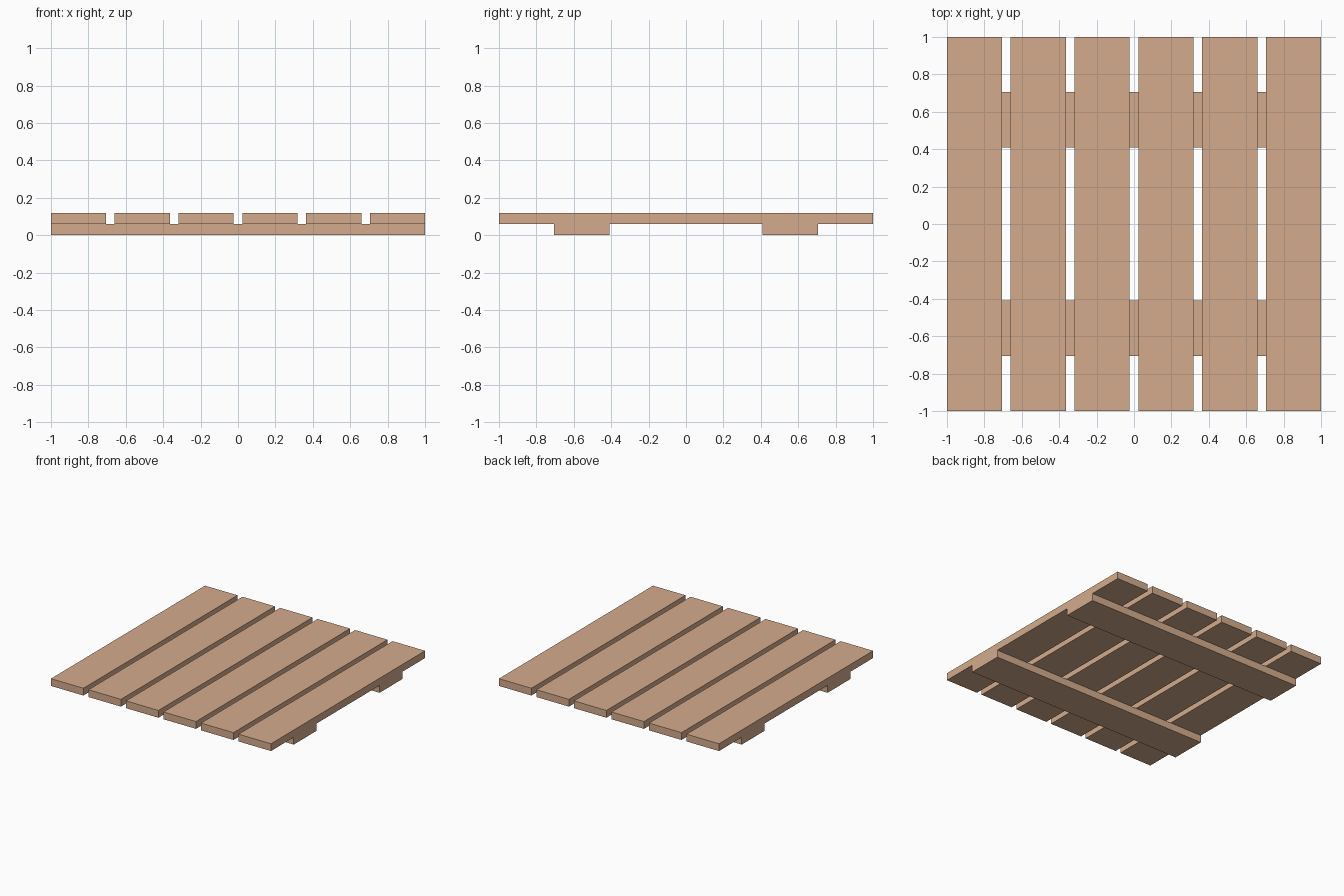
import bpy

if "Cube" in bpy.data.objects:
    bpy.data.objects.remove(bpy.data.objects["Cube"])

wood = bpy.data.materials.new("wood")
wood.diffuse_color = (0.66, 0.41, 0.27, 1)
wood.use_nodes = True
wood.node_tree.nodes["Principled BSDF"].inputs["Base Color"].default_value = wood.diffuse_color


def board(name, center, size):
    bpy.ops.mesh.primitive_cube_add(size=1, location=center)
    ob = bpy.context.object
    ob.name = name
    ob.scale = size
    bpy.ops.object.transform_apply(location=False, rotation=False, scale=True)
    ob.data.materials.append(wood)


WIDTH, THICK, COUNT = 0.295, 0.06, 6
pitch = (2 - WIDTH) / (COUNT - 1)

# Deck slats running front to back
for i in range(COUNT):
    x = -1 + WIDTH / 2 + i * pitch
    board(f"slat_{i + 1}", (x, 0, THICK * 1.5), (WIDTH, 2, THICK))

# Cross battens underneath, flush with the outer slats
for name, side in (("front_batten", -1), ("back_batten", 1)):
    board(name, (0, side * 0.557, THICK / 2), (2, WIDTH, THICK))
